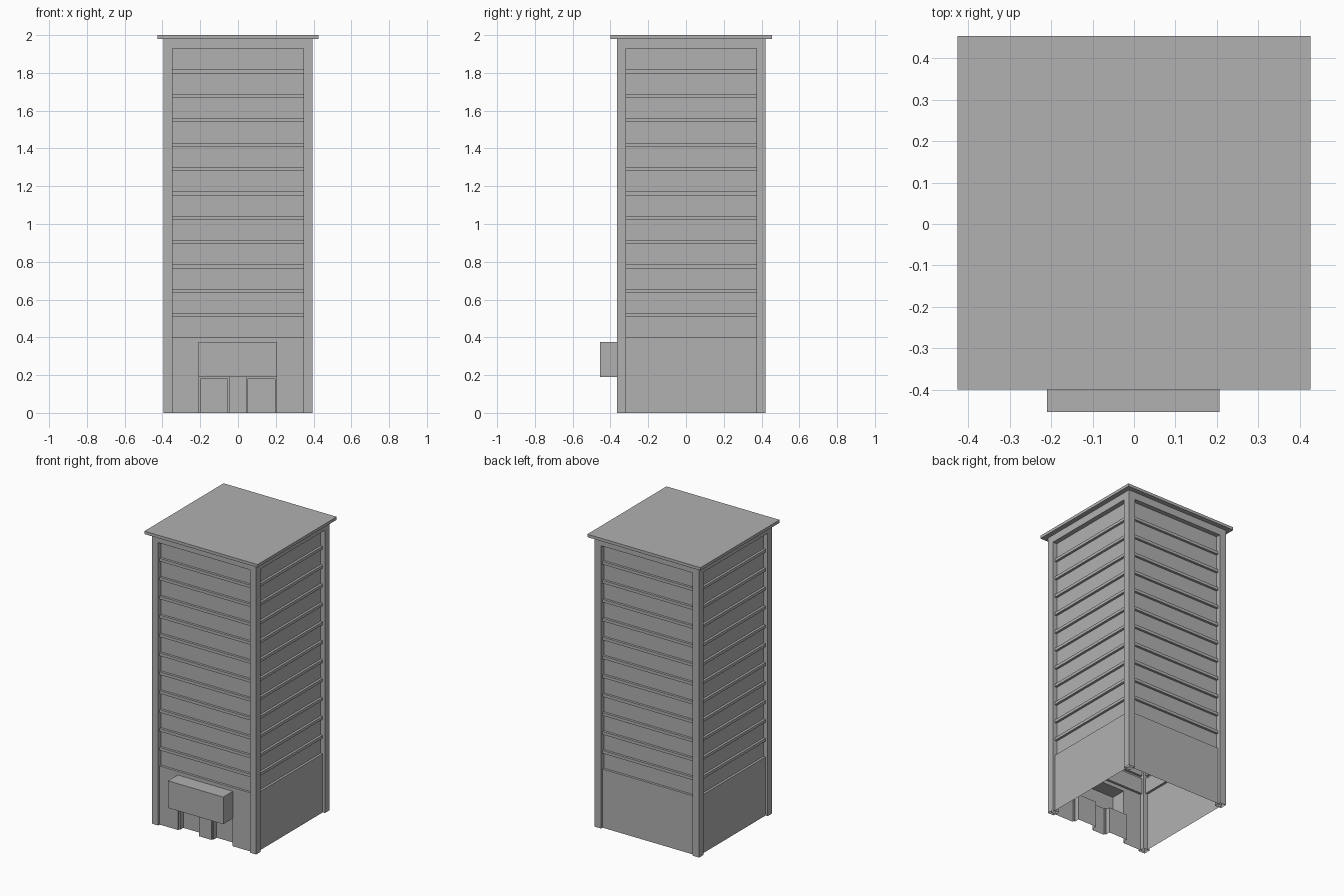
import bpy, bmesh

if "Cube" in bpy.data.objects:
    bpy.data.objects.remove(bpy.data.objects["Cube"])

CY = 0.0275                                  # tower centre in y
BODY, WALL, GLASS, ROOF = 0.394, 0.378, 0.362, 0.427
FRONT = CY - WALL                            # front wall plane

grey = bpy.data.materials.new("dark_grey")
grey.diffuse_color = (0.44, 0.44, 0.44, 1)
grey.use_nodes = True
grey.node_tree.nodes["Principled BSDF"].inputs["Base Color"].default_value = grey.diffuse_color


def finish(name, bm):
    bmesh.ops.remove_doubles(bm, verts=bm.verts, dist=1e-5)
    me = bpy.data.meshes.new(name)
    bm.to_mesh(me)
    bm.free()
    me.materials.append(grey)
    ob = bpy.data.objects.new(name, me)
    bpy.context.collection.objects.link(ob)
    return ob


def loft(bm, rings):
    """Join equal-length closed loops of points with quads."""
    loops = [[bm.verts.new(p) for p in r] for r in rings]
    for lo, hi in zip(loops, loops[1:]):
        n = len(lo)
        for i in range(n):
            j = (i + 1) % n
            bm.faces.new((lo[i], lo[j], hi[j], hi[i]))


def square(r, z):
    return [(-r, CY - r, z), (r, CY - r, z), (r, CY + r, z), (-r, CY + r, z)]


def cap(bm, x0, x1, y0, y1, z, up):
    pts = [(x0, y0, z), (x1, y0, z), (x1, y1, z), (x0, y1, z)]
    bm.faces.new([bm.verts.new(p) for p in (pts if up else pts[::-1])])


def box(name, x0, x1, y0, y1, z0, z1, bottom=True):
    bm = bmesh.new()
    loft(bm, [[(x0, y0, z), (x1, y0, z), (x1, y1, z), (x0, y1, z)]
              for z in (z0, z1)])
    cap(bm, x0, x1, y0, y1, z1, True)
    if bottom:
        cap(bm, x0, x1, y0, y1, z0, False)
    return finish(name, bm)


# storeys: recessed window bands, thin floor ledges, top band
rings = [square(WALL, 0.40), square(GLASS, 0.40)]
for k in range(11):
    top = 0.527 + 0.129 * k
    rings += [square(GLASS, top - 0.02), square(WALL, top - 0.02),
              square(WALL, top), square(GLASS, top)]
rings += [square(GLASS, 1.93), square(BODY, 1.93), square(BODY, 1.98)]
bm = bmesh.new()
loft(bm, rings)
finish("window_storeys", bm)

# ground floor: open-bottomed shell with two framed doors and hollow canopy
bm = bmesh.new()


def band(front_pts, z0, z1):
    plan = [(-WALL, FRONT)] + front_pts + [(WALL, FRONT),
            (WALL, CY + WALL), (-WALL, CY + WALL)]
    loft(bm, [[(x, y, z) for x, y in plan] for z in (z0, z1)])


FRAME_Y, DOOR_Y, CANOPY_Y = FRONT + 0.012, FRONT + 0.045, -0.4545
low, high = [], []
for a, b in [(-0.207, -0.048), (0.045, 0.204)]:
    c, d = a + 0.008, b - 0.008
    low += [(a, FRONT), (a, FRAME_Y), (c, FRAME_Y), (c, DOOR_Y),
            (d, DOOR_Y), (d, FRAME_Y), (b, FRAME_Y), (b, FRONT)]
    high += [(a, FRONT), (a, FRAME_Y), (b, FRAME_Y), (b, FRONT)]
    cap(bm, c, d, FRAME_Y, DOOR_Y, 0.18, False)
    cap(bm, a, b, FRONT, FRAME_Y, 0.19, False)
band(low, 0, 0.18)
band(high, 0.18, 0.19)
band([(-0.21, FRONT), (-0.21, CANOPY_Y), (0.207, CANOPY_Y), (0.207, FRONT)],
     0.19, 0.375)
cap(bm, -0.21, 0.207, CANOPY_Y, FRONT, 0.19, False)
cap(bm, -0.21, 0.207, CANOPY_Y, FRONT, 0.375, True)
band([], 0.375, 0.40)
finish("ground_floor_and_canopy", bm)

# corner pillars, open underneath
for sx in (-1, 1):
    for sy in (-1, 1):
        xs = sorted((sx * 0.346, sx * BODY))
        ys = sorted((CY + sy * 0.346, CY + sy * BODY))
        box("corner_pillar", *xs, *ys, 0, 1.93, bottom=False)

# overhanging roof slab
box("roof_slab", -ROOF, ROOF, CY - ROOF, CY + ROOF, 1.98, 2.0)
